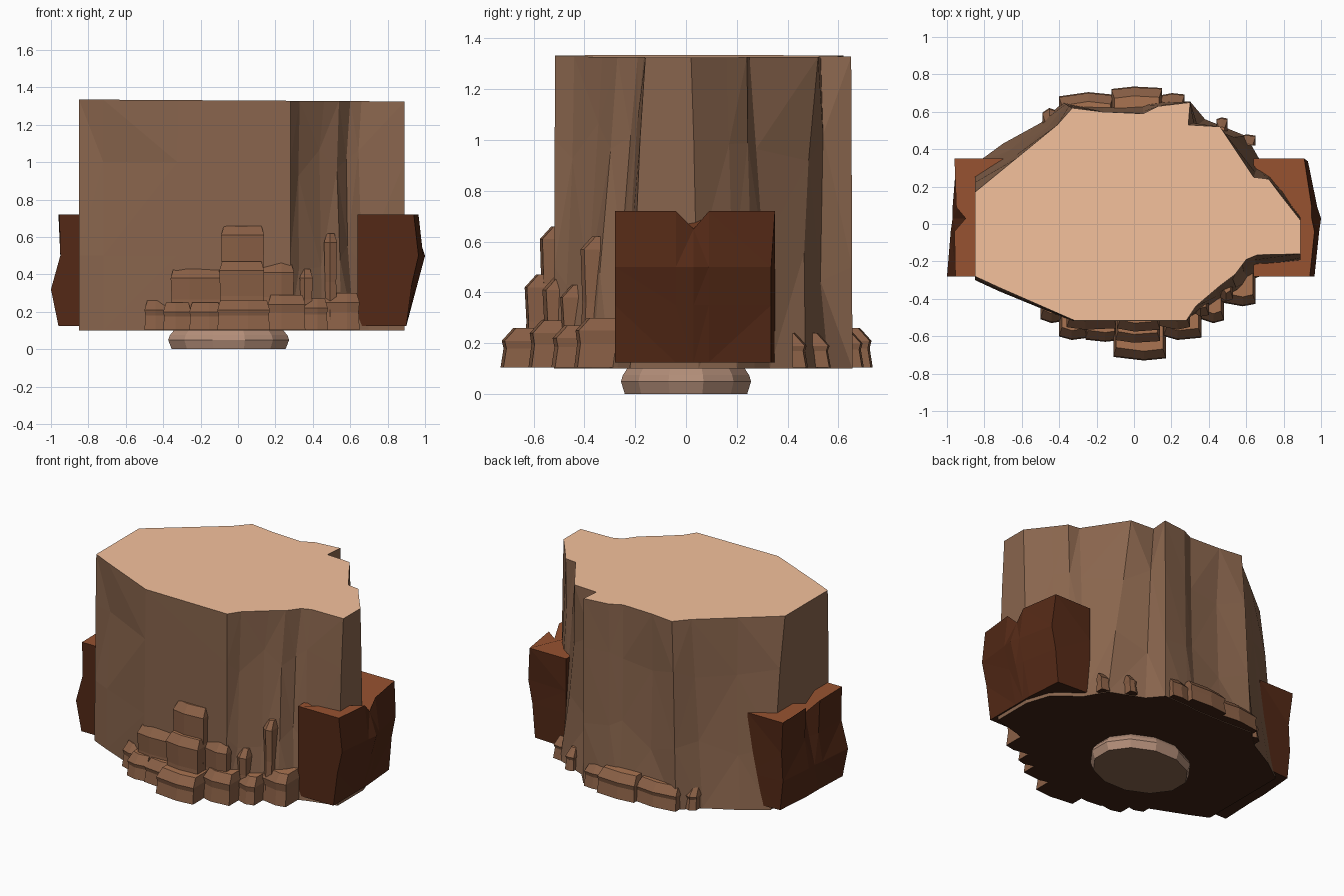
import bpy, bmesh, random
from math import cos, sin, pi

if "Cube" in bpy.data.objects:
    bpy.data.objects.remove(bpy.data.objects["Cube"])

random.seed(4)


def material(name, rgb):
    m = bpy.data.materials.new(name)
    m.diffuse_color = (*rgb, 1)
    m.use_nodes = True
    m.node_tree.nodes["Principled BSDF"].inputs["Base Color"].default_value = m.diffuse_color
    return m


STONE = material("stone", (0.25, 0.13, 0.074))
STONE_TOP = material("stone_top", (0.91, 0.535, 0.335))
LEDGE = material("ledge_stone", (0.25, 0.115, 0.06))
LEDGE_TOP = material("ledge_top", (0.40, 0.175, 0.083))
DARK = material("dark_stone", (0.088, 0.022, 0.008))
DARK_TOP = material("dark_stone_top", (0.31, 0.085, 0.03))
PALE = material("pale_stone", (0.45, 0.27, 0.19))
UNDER = material("underside", (0.05, 0.016, 0.007))


def loft(name, rings, mats, triangles=False):
    """Skin equal-length closed rings (bottom to top) and cap both ends.
    mats are side, top cap and bottom cap."""
    bm = bmesh.new()
    vs = [[bm.verts.new(p) for p in r] for r in rings]
    n = len(vs[0])
    sides = []
    for a, b in zip(vs, vs[1:]):
        for i in range(n):
            j = (i + 1) % n
            sides.append(bm.faces.new((a[i], a[j], b[j], b[i])))
    bm.faces.new(vs[0][::-1]).material_index = 2
    bm.faces.new(vs[-1]).material_index = 1
    if triangles:
        bmesh.ops.triangulate(bm, faces=sides)
    bmesh.ops.recalc_face_normals(bm, faces=bm.faces)
    me = bpy.data.meshes.new(name)
    for m in mats:
        me.materials.append(m)
    bm.to_mesh(me)
    bm.free()
    ob = bpy.data.objects.new(name, me)
    bpy.context.collection.objects.link(ob)
    return ob


# Main cliff: matching outlines at foot and rim, with roughened rings between
rim = [(-.85, -.28), (-.72, -.34), (-.32, -.515), (.28, -.515), (.33, -.44),
       (.46, -.33), (.54, -.27), (.60, -.19), (.66, -.165), (.89, -.16),
       (.89, .02), (.78, .16), (.72, .24), (.64, .25), (.46, .52), (.29, .53),
       (.30, .65), (.13, .63), (.05, .59), (-.17, .60), (-.33, .62),
       (-.41, .53), (-.63, .35), (-.85, .17)]
foot = [(-.85, -.30), (-.72, -.36), (-.33, -.52), (.28, -.52), (.33, -.49),
        (.45, -.42), (.55, -.37), (.62, -.30), (.70, -.27), (.89, -.22),
        (.89, .05), (.84, .20), (.76, .27), (.68, .33), (.60, .47), (.38, .56),
        (.30, .655), (.12, .65), (.05, .64), (-.17, .64), (-.38, .65),
        (-.50, .54), (-.70, .43), (-.85, .32)]
rings = []
for z, t in ((.10, 0), (.50, .3), (1.0, .65), (1.33, 1)):
    ring = []
    for i, (f, r) in enumerate(zip(foot, rim)):
        s = 1
        h = z - .006 * r[0] if t == 1 else z
        if 0 < t < 1 and 3 < i < 23 and i not in (9, 10, 16, 20):
            s = 1 - random.uniform(0, .05)
            h = z + random.uniform(-.09, .09)
        x, y = (f[k] + (r[k] - f[k]) * t for k in (0, 1))
        if i == 1 and z == 1.0:
            y += .03
        ring.append((x * s, y * s, h))
    rings.append(ring)
loft("cliff", rings, [STONE, STONE_TOP, UNDER], triangles=True)

# Pale plug beneath the cliff
plug = []
for z, k in ((0, .94), (.05, 1), (.075, .97), (.11, .88)):
    plug.append([(-.05 + .335 * k * cos(a), .265 * k * sin(a), z)
                 for a in (2 * pi * (i + .5) / 12 for i in range(12))])
loft("base_plug", plug, [PALE, PALE, STONE])


# Dark side boulders: vertical grid with a V notch in the top edge
def boulder(name, side, inner, levels):
    cols = (-.28, -.04, .03, .09, .35)
    rows = []
    for z, xs in levels:
        row = []
        for c, (y, x) in enumerate(zip(cols, xs)):
            drop = .07 if z > .7 and c == 2 else 0
            row.append((side * x, y - (.015 if c == 4 and z < .6 else 0), z - drop))
        row += [(side * inner, .35, z), (side * inner, -.28, z)]
        rows.append(row)
    loft(name, rows, [DARK, DARK_TOP, UNDER], triangles=True)


boulder("right_boulder", 1, .64, (
    (.125, (.90, .90, .90, .90, .88)),
    (.35, (.93, .95, .96, .95, .90)),
    (.50, (.965, .99, 1.0, .98, .93)),
    (.72, (.94, .965, .95, .95, .91))))
boulder("left_boulder", -1, .70, (
    (.125, (.96, .95, .95, .95, .93)),
    (.32, (1.0, .98, .97, .97, .95)),
    (.50, (.95, .95, .93, .94, .94)),
    (.72, (.955, .96, .90, .95, .96))))


# Stepped rocks: faceted blocks with a sloping front lip
def rock(name, x0, x1, front, back, top, lip=.05):
    d = 1 if back > front else -1
    xm = x0 + (x1 - x0) * random.uniform(.35, .65)
    j = random.uniform(.01, .025)

    def ring(z, inset, dx):
        f = front + d * inset
        return [(x0 + dx, back, z), (x0 + dx, f + d * j, z), (xm, f, z),
                (x1 - dx, f + d * j * .6, z), (x1 - dx, back, z)]
    wall = .1 + (top - .1) * .5
    loft(name, [ring(.104, 0, 0), ring(wall, .012, .005),
                ring(top - .05, .005, 0), ring(top, lip, .015)],
         [LEDGE, LEDGE_TOP, UNDER])


front_rocks = [  # x0, x1, front y, top z
    (-.50, -.37, -.53, .26), (-.40, -.25, -.62, .25), (-.26, -.09, -.63, .25),
    (-.36, -.09, -.57, .43), (-.11, .17, -.73, .26), (-.10, .14, -.64, .47),
    (-.09, .14, -.58, .66), (.16, .36, -.62, .29), (.12, .30, -.57, .46),
    (.35, .48, -.53, .27), (.33, .40, -.50, .43), (.46, .65, -.44, .30),
    (.46, .53, -.42, .62)]
for i, (x0, x1, y, z) in enumerate(front_rocks):
    rock(f"front_step_{i + 1}", x0, x1, y, -.34 if x1 < .42 else -.22, z)

# Back ledges and small stones
back_rocks = [(-.40, -.11, .705, .25), (-.12, .15, .735, .26),
              (.14, .27, .70, .25), (-.49, -.41, .62, .24), (.44, .50, .57, .24),
              (.57, .65, .48, .24)]
for i, (x0, x1, y, z) in enumerate(back_rocks):
    rock(f"back_ledge_{i + 1}", x0, x1, y, .42 if abs(x0) > .4 else .55, z, .05)
